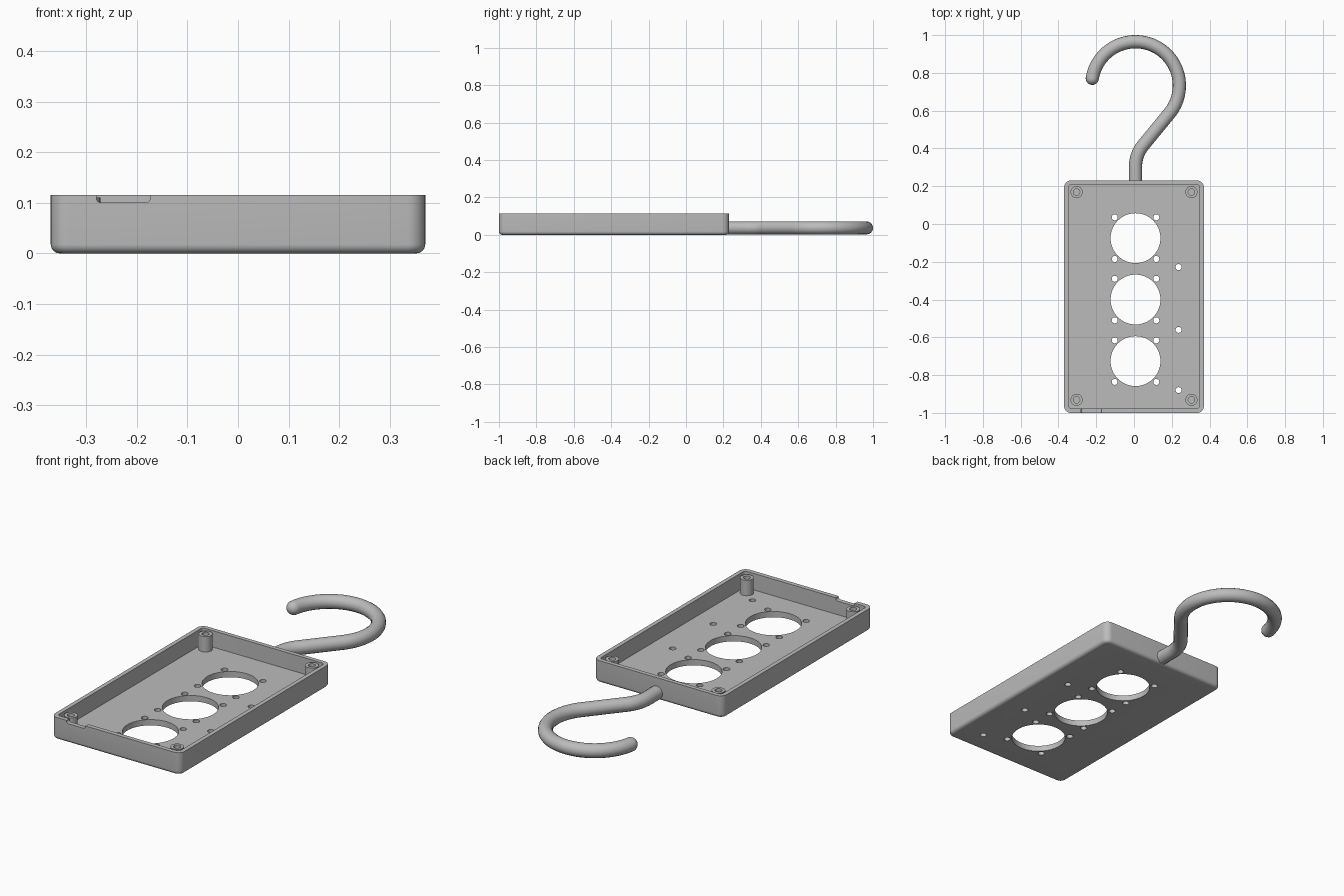
import bpy, bmesh, math
from mathutils import Vector, Matrix

if "Cube" in bpy.data.objects:
    bpy.data.objects.remove(bpy.data.objects["Cube"], do_unlink=True)

# One grey material for everything
grey = bpy.data.materials.new("plain_grey")
grey.use_nodes = True
colour = (0.5, 0.5, 0.5, 1)
grey.diffuse_color = colour
grey.node_tree.nodes["Principled BSDF"].inputs["Base Color"].default_value = colour


def finish(bm, name):
    bmesh.ops.recalc_face_normals(bm, faces=bm.faces)
    mesh = bpy.data.meshes.new(name)
    bm.to_mesh(mesh)
    bm.free()
    mesh.materials.append(grey)
    obj = bpy.data.objects.new(name, mesh)
    bpy.context.collection.objects.link(obj)
    return obj


def activate(obj):
    bpy.ops.object.select_all(action='DESELECT')
    obj.select_set(True)
    bpy.context.view_layer.objects.active = obj


def smooth(obj):
    activate(obj)
    bpy.ops.object.shade_smooth_by_angle(angle=math.radians(35))


def rounded_box(name, lo, hi, corner, bottom=0.0, axis=2):
    """Box with edges along one axis rounded, and optionally its bottom rim."""
    lo, hi = Vector(lo), Vector(hi)
    bm = bmesh.new()
    bmesh.ops.create_cube(bm, size=1)
    for v in bm.verts:
        v.co = Vector(((lo[i] + hi[i]) / 2 + v.co[i] * (hi[i] - lo[i])) for i in range(3))
    edges = [e for e in bm.edges
             if abs((e.verts[0].co - e.verts[1].co).normalized()[axis]) > 0.9]
    bmesh.ops.bevel(bm, geom=edges, offset=corner, segments=8, profile=0.5, affect='EDGES')
    if bottom:
        rim = [e for e in bm.edges if all(abs(v.co.z - lo.z) < 1e-5 for v in e.verts)]
        bmesh.ops.bevel(bm, geom=rim, offset=bottom, segments=6, profile=0.5, affect='EDGES')
    return finish(bm, name)


def cut(target, cutter):
    activate(target)
    mod = target.modifiers.new("cut", 'BOOLEAN')
    mod.operation = 'DIFFERENCE'
    mod.solver = 'EXACT'
    mod.object = cutter
    bpy.ops.object.modifier_apply(modifier=mod.name)
    bpy.data.objects.remove(cutter, do_unlink=True)


# Open tray with rounded corners
tray = rounded_box("tray", (-0.37, -1, 0), (0.37, 0.23, 0.115), 0.035, 0.018)
cut(tray, rounded_box("cavity", (-0.348, -0.977, 0.03), (0.348, 0.208, 0.3), 0.016))

# Cable notch in the front wall
cut(tray, rounded_box("notch", (-0.28, -1.1, 0.1), (-0.173, -0.95, 0.2), 0.01, axis=1))

# Floor openings: three large ones, each with four screw holes, and three indicator holes
holes = [(0.236, y, 0.016, 24) for y in (-0.228, -0.56, -0.88)]
for y in (-0.075, -0.4, -0.726):
    holes.append((0.008, y, 0.132, 64))
    holes += [(0.008 + sx * 0.11, y + sy * 0.11, 0.016, 24) for sx in (-1, 1) for sy in (-1, 1)]
bm = bmesh.new()
for x, y, r, sides in holes:
    bmesh.ops.create_cone(bm, cap_ends=True, segments=sides, radius1=r, radius2=r,
                          depth=0.12, matrix=Matrix.Translation((x, y, 0.01)))
cut(tray, finish(bm, "floor_holes"))
smooth(tray)

# Hollow screw posts in the corners
post_profile = [(0.032, 0.025), (0.032, 0.11), (0.017, 0.11), (0.017, 0.04), (0, 0.04)]
for side, x in (("right", -0.304), ("left", 0.304)):
    for end, y in (("front", -0.931), ("back", 0.169)):
        bm = bmesh.new()
        verts = [bm.verts.new((r, 0, z)) for r, z in post_profile]
        edges = [bm.edges.new(pair) for pair in zip(verts, verts[1:])]
        bmesh.ops.spin(bm, geom=verts + edges, cent=(0, 0, 0), axis=(0, 0, 1),
                       angle=math.tau, steps=32)
        bmesh.ops.remove_doubles(bm, verts=bm.verts, dist=1e-5)
        post = finish(bm, f"{end}_{side}_screw_post")
        post.location = (x, y, 0)
        smooth(post)

# Hanging hook: stem, small bend, straight run, large arc and rounded tip
tube, cx, cy, big, bend = 0.035, 0.008, 0.733, 0.232, 0.18
turn = math.radians(39.5)
end_angle = math.radians(170.5)
path = [(cx, 0.215, 1)]
for i in range(13):
    a = math.pi - turn * i / 12
    path.append((cx + bend + bend * math.cos(a), 0.303 + bend * math.sin(a), 1))
for i in range(61):
    a = -turn + (end_angle + turn) * i / 60
    path.append((cx + big * math.cos(a), cy + big * math.sin(a), 1))
tip_x, tip_y, _ = path[-1]
for i in range(1, 9):
    t = math.pi / 2 * i / 8
    step = tube * math.sin(t)
    path.append((tip_x - step * math.sin(end_angle), tip_y + step * math.cos(end_angle),
                 max(math.cos(t), 0.02)))

curve = bpy.data.curves.new("hanging_hook", 'CURVE')
curve.dimensions = '3D'
curve.bevel_depth = tube
curve.bevel_resolution = 6
curve.use_fill_caps = True
spline = curve.splines.new('POLY')
spline.points.add(len(path) - 1)
for point, (x, y, r) in zip(spline.points, path):
    point.co = (x, y, 0.037, 1)
    point.radius = r
curve.materials.append(grey)
hook = bpy.data.objects.new("hanging_hook", curve)
bpy.context.collection.objects.link(hook)
activate(hook)
bpy.ops.object.convert(target='MESH')
smooth(bpy.context.object)
